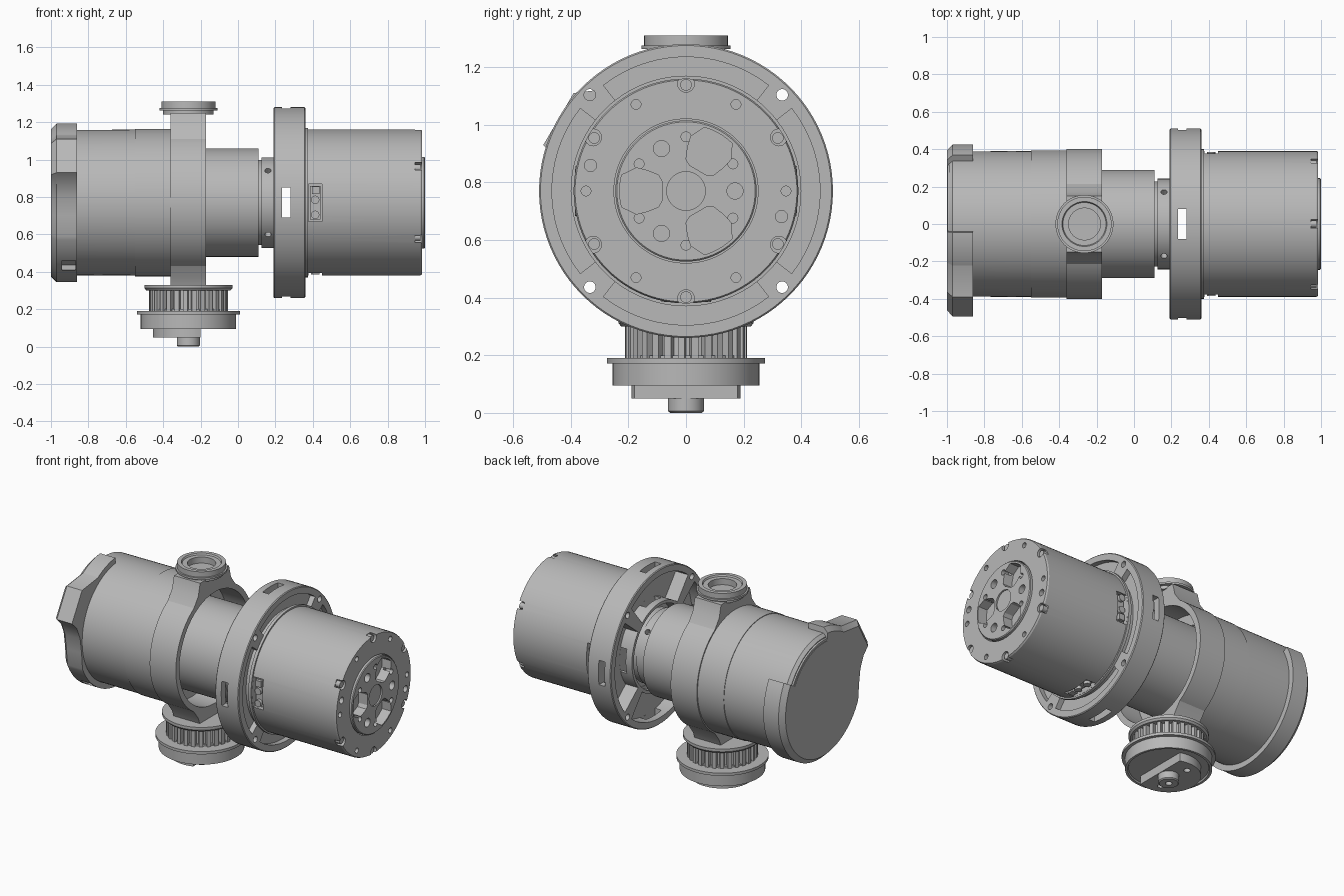
import bpy, bmesh, math
from mathutils import Vector

cube = bpy.data.objects.get("Cube")
if cube:
    bpy.data.objects.remove(cube, do_unlink=True)

MAIN = Vector((0, 0, 0.77))       # horizontal main axis
POST = Vector((-0.265, 0, 0))     # vertical trunnion axis

grey = bpy.data.materials.new("machined_grey")
grey.use_nodes = True
colour = (0.48, 0.48, 0.48, 1)
grey.diffuse_color = colour
grey.node_tree.nodes["Principled BSDF"].inputs["Base Color"].default_value = colour


def finish(name, bm):
    bmesh.ops.remove_doubles(bm, verts=bm.verts, dist=1e-5)
    bmesh.ops.recalc_face_normals(bm, faces=bm.faces)
    mesh = bpy.data.meshes.new(name)
    bm.to_mesh(mesh)
    bm.free()
    mesh.materials.append(grey)
    ob = bpy.data.objects.new(name, mesh)
    bpy.context.collection.objects.link(ob)
    return ob


def place(axis, t, u, v):
    return MAIN + Vector((t, u, v)) if axis == "x" else POST + Vector((u, v, t))


def skin(bm, rings, closed):
    pairs = list(zip(rings, rings[1:])) + ([(rings[-1], rings[0])] if closed else [])
    for a, b in pairs:
        for i in range(len(a)):
            j = (i + 1) % len(a)
            bm.faces.new((a[i], a[j], b[j], b[i]))


def lathe(name, axis, profile, steps=96):
    """Revolve (position, radius) points; a profile off the axis closes on itself."""
    bm = bmesh.new()
    angles = [2 * math.pi * i / steps for i in range(steps)]
    rings = [[bm.verts.new(place(axis, t, r * math.cos(a), r * math.sin(a))) for a in angles]
             for t, r in profile]
    skin(bm, rings, profile[0][1] > 0)
    return finish(name, bm)


def prism(name, axis, points, sections):
    """Extrude an outline through (position, scale) sections."""
    bm = bmesh.new()
    rings = [[bm.verts.new(place(axis, t, u * s, v * s)) for u, v in points] for t, s in sections]
    skin(bm, rings, False)
    bm.faces.new(rings[0])
    bm.faces.new(rings[-1])
    return finish(name, bm)


def polar(r, deg):
    return r * math.cos(math.radians(deg)), r * math.sin(math.radians(deg))


def arc(r, a, b, n=24):
    return [polar(r, a + (b - a) * i / n) for i in range(n + 1)]


def sector(r0, r1, a, b):
    return arc(r0, a, b) + arc(r1, b, a)


def turned(points, deg):
    c, s = polar(1, deg)
    return [(u * c - v * s, u * s + v * c) for u, v in points]


def rod(name, centre, direction, radius, length, n=24):
    bm = bmesh.new()
    bmesh.ops.create_cone(bm, cap_ends=True, segments=n, radius1=radius, radius2=radius, depth=length)
    turn = Vector(direction).to_track_quat("Z", "Y")
    for v in bm.verts:
        v.co = turn @ v.co + Vector(centre)
    return finish(name, bm)


def xrod(name, r, deg, radius, x0, x1):
    y, z = polar(r, deg)
    return rod(name, MAIN + Vector(((x0 + x1) / 2, y, z)), (1, 0, 0), radius, x1 - x0)


def cut(ob, cutters):
    bpy.context.view_layer.objects.active = ob
    for c in cutters:
        mod = ob.modifiers.new("cut", "BOOLEAN")
        mod.operation, mod.solver, mod.object = "DIFFERENCE", "EXACT", c
        bpy.ops.object.modifier_apply(modifier=mod.name)
        bpy.data.objects.remove(c, do_unlink=True)


# Rear housing and its end cap with a scooped cable horn
housing = lathe("rear_housing", "x", [(-0.99, 0), (-0.99, 0.37), (-0.97, 0.388), (-0.55, 0.39),
                                      (-0.55, 0.394), (-0.34, 0.394), (-0.34, 0)])
horn = [(-0.39, 0.34), (-0.495, 0.16), (-0.445, 0.11), (-0.41, 0.03), (-0.395, -0.07)]
outline = arc(0.425, 96, 122) + horn + arc(0.425, 205, 390, 60) + arc(0.37, 30, 96)
cap = prism("end_cap", "x", outline, [(-1, 0.93), (-0.97, 1), (-0.86, 1)])
cap_plate = lathe("cap_plate", "x", [(-0.998, 0), (-0.998, 0.36), (-0.98, 0.37), (-0.98, 0)])
cut(cap, [prism("cutter", "x", [(-0.34, -0.36), (-0.2, -0.36), (-0.2, -0.31), (-0.34, -0.31)],
                [(-0.94, 1), (-0.87, 1)])])
cut(cap_plate, [xrod("cutter", 0.29, a, 0.018, -1.02, -0.985) for a in (60, 180, 300)])

# Yoke ring, open towards the motor tube
lathe("yoke_ring", "x", [(-0.36, 0.3), (-0.36, 0.402), (-0.17, 0.402), (-0.17, 0.365), (-0.335, 0.365),
                         (-0.335, 0.3)])
for name, side, height in (("upper_neck", 1, 0.48), ("lower_neck", -1, 0.45)):
    neck = arc(0.385, 50, 130) + [(-0.17, 0.40), (-0.15, height), (0.15, height), (0.17, 0.40)]
    prism(name, "x", [(y, z * side) for y, z in neck], [(-0.36, 1), (-0.17, 1)])

# Upper trunnion with a blind bore
lathe("upper_trunnion", "z", [(1.24, 0), (1.24, 0.135), (1.262, 0.135), (1.262, 0.155), (1.275, 0.155),
                              (1.275, 0.145), (1.31, 0.145), (1.31, 0.12), (1.3, 0.115), (1.3, 0.085),
                              (1.26, 0.085), (1.26, 0)])

# Lower toothed pulley, flanges and stub
teeth = 28
gear = []
for i in range(teeth):
    a = 360 * i / teeth
    gear += [polar(0.185, a), polar(0.185, a + 4), polar(0.212, a + 5.2), polar(0.212, a + 11.6)]
prism("pulley_teeth", "z", gear, [(0.185, 1), (0.31, 1)])
lathe("pulley_top_flange", "z", [(0.30, 0), (0.30, 0.225), (0.312, 0.235), (0.33, 0.235), (0.33, 0)])
lathe("pulley_base", "z", [(0.105, 0), (0.105, 0.235), (0.095, 0.24), (0.095, 0.255), (0.172, 0.255),
                           (0.172, 0.275), (0.19, 0.275), (0.19, 0.2), (0.2, 0.2), (0.2, 0)])
clamp = prism("lower_clamp", "z", arc(0.19, 70, 290, 48), [(0.05, 1), (0.12, 1)])
stub = lathe("lower_stub", "z", [(0, 0.02), (0, 0.055), (0.006, 0.062), (0.12, 0.062), (0.12, 0.02)], 48)
cut(clamp, [rod("cutter", POST + Vector((-0.04, y, 0.05)), (0, 0, 1), 0.02, 0.06)
            for y in (-0.12, 0.12)])

# Motor tube and coupler
lathe("motor_tube", "x", [(-0.34, 0), (-0.34, 0.29), (0.11, 0.29), (0.11, 0)])
coupler = lathe("coupler", "x", [(0.1, 0), (0.1, 0.228), (0.125, 0.228), (0.125, 0.242), (0.19, 0.242),
                                 (0.19, 0.235), (0.235, 0.235), (0.235, 0)])
cut(coupler, [rod("cutter", MAIN + Vector((0.16, *polar(0.24, a))), (0, *polar(1, a)), 0.017, 0.08)
              for a in (45, 135, 225, 315)])

# Large mounting ring: pockets on both faces, rim slots, corner holes
ring = lathe("mounting_ring", "x", [(0.19, 0.27), (0.19, 0.505), (0.195, 0.51), (0.355, 0.51), (0.36, 0.505),
                                    (0.36, 0.3), (0.285, 0.27)])
cutters = []
for a in (0, 90, 180, 270):
    cutters.append(prism("cutter", "x", sector(0.29, 0.465, a - 39, a + 39), [(0.15, 1), (0.28, 1)]))
    cutters.append(prism("cutter", "x", sector(0.38, 0.465, a - 38, a + 38), [(0.325, 1), (0.4, 1)]))
    slot = turned([(0.2, -0.08), (0.6, -0.08), (0.6, 0.08), (0.2, 0.08)], a)
    cutters.append(prism("cutter", "x", slot, [(0.235, 1), (0.2795, 1)]))
    cutters.append(xrod("cutter", 0.472, a + 45, 0.02, 0.1, 0.5))
cut(ring, cutters)

# Front housing with screw notches and bolt holes
front = lathe("front_housing", "x", [(0.283, 0), (0.283, 0.32), (0.355, 0.32), (0.355, 0.4), (0.375, 0.4),
                                     (0.375, 0.39), (0.975, 0.39), (0.985, 0.385), (0.985, 0)])
hub = lathe("output_hub", "x", [(0.9, 0), (0.9, 0.245), (0.995, 0.245), (1, 0.24), (1, 0)])
cutters = [lathe("cutter", "x", [(0.93, 0), (0.93, 0.25), (1.05, 0.25), (1.05, 0)])]
hub_cutters = [lathe("cutter", "x", [(0.99, 0), (0.99, 0.067), (1.05, 0.067), (1.05, 0)], 48)]
for i in range(6):
    a = 60 * i
    cutters.append(xrod("cutter", 0.372, a + 30, 0.029, 0.945, 1.05))
    cutters.append(xrod("cutter", 0.347, a, 0.017, 0.95, 1.05))
    hub_cutters.append(xrod("cutter", 0.188, a + 30, 0.017, 0.95, 1.05))
    xrod("rim_screw", 0.368, a + 30, 0.02, 0.94, 0.975)
for a in (165, 345):
    cutters.append(xrod("cutter", 0.343, a, 0.021, 0.93, 1.05))
for a in (60, 180, 300):
    window = [polar(0.09, -22), polar(0.11, -30), polar(0.15, -28), polar(0.19, -25)]
    window += arc(0.23, -14, 14, 8)
    window += [polar(0.19, 25), polar(0.15, 28), polar(0.11, 30), polar(0.09, 22)]
    hub_cutters.append(prism("cutter", "x", turned(window, a), [(0.935, 1), (1.05, 1)]))
    hub_cutters.append(xrod("cutter", 0.17, a + 60, 0.028, 0.94, 1.05))

# Connector sockets on the front housing
for a in (0, 180, 270):
    def block(r0, r1, t0, t1):
        return turned([(r0, t0), (r1, t0), (r1, t1), (r0, t1)], a)
    cutters.append(prism("cutter", "x", block(0.34, 0.45, -0.1, 0.1), [(0.376, 1), (0.45, 1)]))
    prism("socket_body", "x", block(0.33, 0.365, -0.09, 0.09), [(0.385, 1), (0.442, 1)])
    prism("socket_latch", "x", block(0.36, 0.385, -0.085, -0.045), [(0.395, 1), (0.435, 1)])
    for t in (-0.015, 0.065):
        spot = turned([(0.37, t)], a)[0]
        rod("socket_pin", MAIN + Vector((0.413, *spot)), (0, *polar(1, a)), 0.022, 0.03)
cut(front, cutters)
cut(hub, hub_cutters)

# Crisp edges, smooth cylinders
bpy.ops.object.select_all(action="DESELECT")
for ob in bpy.context.scene.objects:
    if ob.type == "MESH" and grey.name in ob.data.materials:
        ob.select_set(True)
        bpy.context.view_layer.objects.active = ob
bpy.ops.object.shade_smooth_by_angle(angle=math.radians(25))
